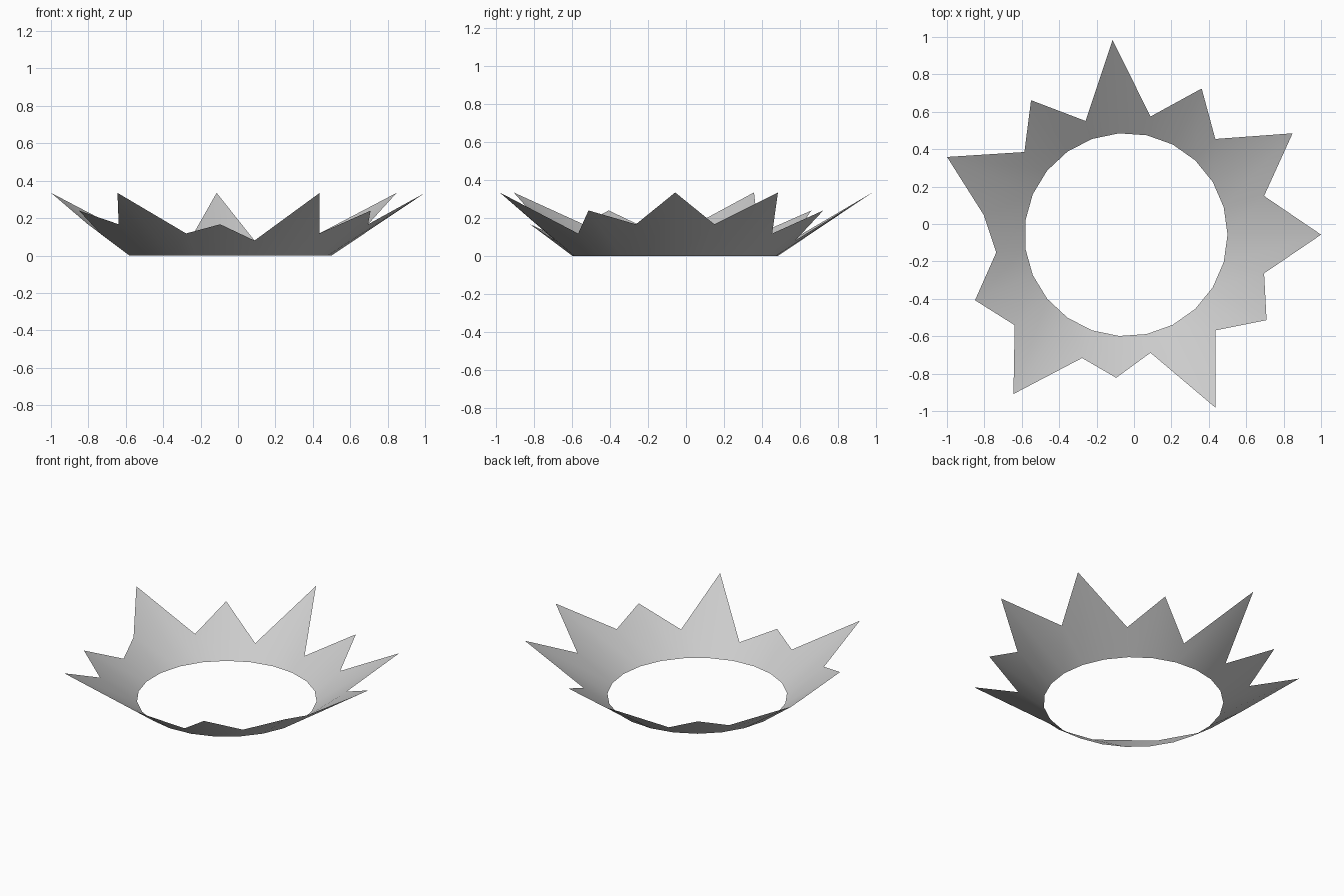
import bpy, bmesh
from math import cos, sin, tau

if "Cube" in bpy.data.objects:
    bpy.data.objects.remove(bpy.data.objects["Cube"])

# Flared open ring: 23 columns, each rising from a round base to a jagged rim
SIDES = 23
CX, CY, BASE_R = -0.043, -0.057, 0.543
# rim levels: (radius, height)
LEVEL = {"A": (1.043, 0.335), "B": (0.88, 0.24), "C": (0.767, 0.167),
         "D": (0.70, 0.118), "E": (0.645, 0.08)}
RIM = "ACADBEAEBDACDBCADCEADBC"   # level of every column, counter-clockwise from +x

bm = bmesh.new()


def ring_vert(k, r, z):
    a = tau * k / SIDES
    return bm.verts.new((CX + r * cos(a), CY + r * sin(a), z))


base = [ring_vert(k, BASE_R, 0) for k in range(SIDES)]
rim = [ring_vert(k, *LEVEL[c]) for k, c in enumerate(RIM)]
for k in range(SIDES):
    n = (k + 1) % SIDES
    # normals face the outside of the flare
    bm.faces.new((base[k], base[n], rim[n], rim[k]))

mesh = bpy.data.meshes.new("jagged_ring")
bm.to_mesh(mesh)
bm.free()
for p in mesh.polygons:
    p.use_smooth = True
ring = bpy.data.objects.new("jagged_ring", mesh)
bpy.context.collection.objects.link(ring)
